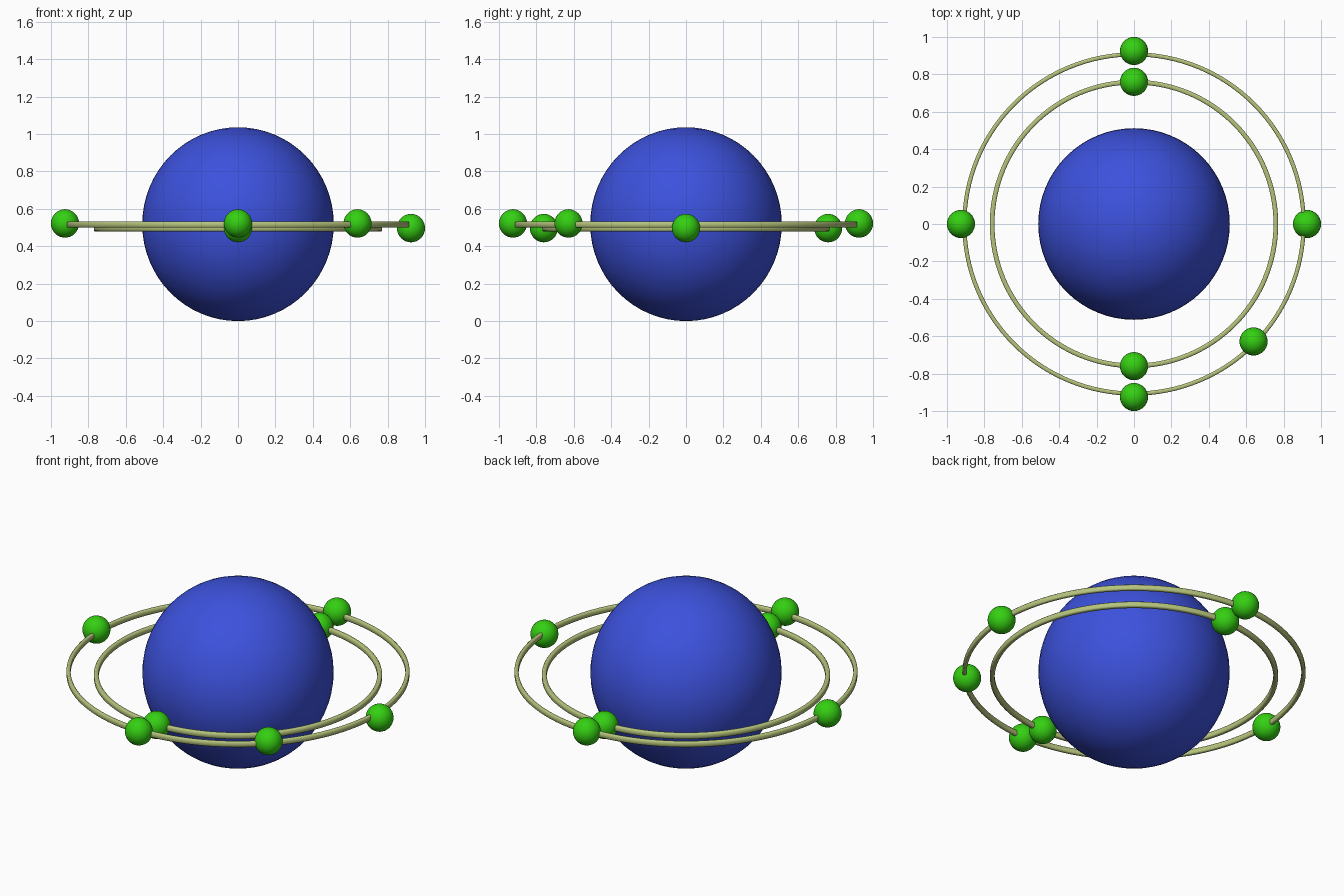
import bpy, bmesh, math

if "Cube" in bpy.data.objects:
    bpy.data.objects.remove(bpy.data.objects["Cube"])


def material(name, rgb):
    m = bpy.data.materials.new(name)
    m.diffuse_color = (*rgb, 1)
    m.use_nodes = True
    m.node_tree.nodes["Principled BSDF"].inputs["Base Color"].default_value = m.diffuse_color
    return m


BLUE = material("royal_blue", (0.046, 0.083, 0.72))
GREEN = material("leaf_green", (0.035, 0.63, 0.006))
OLIVE = material("pale_olive", (0.46, 0.55, 0.20))


def finish(obj, name, mat, angle=180):
    obj.name = name
    obj.data.materials.append(mat)
    bpy.ops.object.select_all(action='DESELECT')
    obj.select_set(True)
    bpy.context.view_layer.objects.active = obj
    bpy.ops.object.shade_smooth_by_angle(angle=math.radians(angle))


def ball(name, loc, r, rz, mat, seg, rings):
    bpy.ops.mesh.primitive_uv_sphere_add(segments=seg, ring_count=rings, radius=1, location=loc)
    o = bpy.context.object
    o.scale = (r, r, rz)
    finish(o, name, mat)


def orbit(name, r_in, r_out, z, half_h, steps=128):
    """Slim band with softened edges, swept round the z axis."""
    b = 0.005
    prof = [(r_in + b, -half_h), (r_out - b, -half_h), (r_out, -half_h + b), (r_out, half_h - b),
            (r_out - b, half_h), (r_in + b, half_h), (r_in, half_h - b), (r_in, -half_h + b)]
    bm = bmesh.new()
    loops = []
    for i in range(steps):
        a = 2 * math.pi * i / steps
        loops.append([bm.verts.new((r * math.cos(a), r * math.sin(a), h)) for r, h in prof])
    n = len(prof)
    for i in range(steps):
        p, q = loops[i], loops[(i + 1) % steps]
        for j in range(n):
            k = (j + 1) % n
            bm.faces.new((p[j], q[j], q[k], p[k]))
    bmesh.ops.recalc_face_normals(bm, faces=bm.faces)
    me = bpy.data.meshes.new(name)
    bm.to_mesh(me)
    bm.free()
    o = bpy.data.objects.new(name, me)
    bpy.context.collection.objects.link(o)
    o.location.z = z
    finish(o, name, OLIVE, 50)


# Central sphere
ball("core_sphere", (0, 0, 0.518), 0.512, 0.518, BLUE, 64, 32)

# Two orbit rings
orbit("outer_ring", 0.896, 0.918, 0.516, 0.016)
orbit("inner_ring", 0.746, 0.771, 0.496, 0.016)

# Small spheres riding on the rings: angle, orbit radius, height
riders = [(90, 0.925, 0.522), (180, 0.925, 0.522), (270, 0.925, 0.522),
          (-44.5, 0.896, 0.522), (0, 0.925, 0.497),
          (90, 0.76, 0.497), (270, 0.76, 0.497)]
for i, (deg, r, z) in enumerate(riders):
    a = math.radians(deg)
    ball(f"orbit_ball_{i + 1}", (r * math.cos(a), r * math.sin(a), z), 0.075, 0.076, GREEN, 32, 16)
